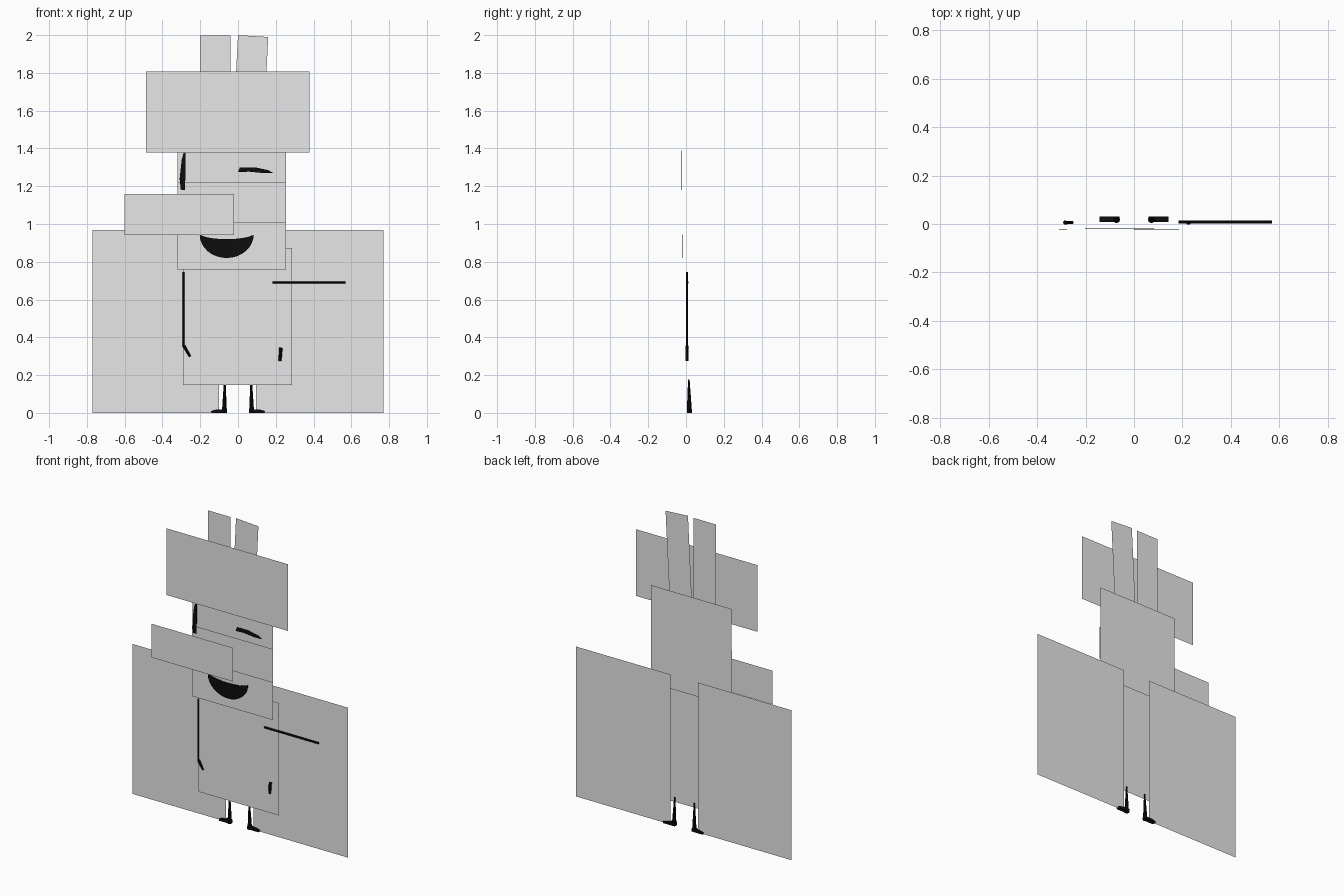
import bpy
import bmesh
from math import sin, cos, pi
from mathutils import Vector

cube = bpy.data.objects.get("Cube")
if cube:
    bpy.data.objects.remove(cube, do_unlink=True)


def material(name, value):
    mat = bpy.data.materials.new(name)
    mat.use_nodes = True
    colour = (value, value, value, 1)
    mat.diffuse_color = colour
    mat.node_tree.nodes["Principled BSDF"].inputs["Base Color"].default_value = colour
    return mat


GREY = material("light_grey", 0.8)
BLACK = material("black", 0.004)


def finish(name, bm, mat):
    mesh = bpy.data.meshes.new(name)
    bm.to_mesh(mesh)
    bm.free()
    mesh.materials.append(mat)
    obj = bpy.data.objects.new(name, mesh)
    bpy.context.collection.objects.link(obj)
    return obj


def shape(name, points, y, mat, depth=0):
    """Flat outline in x and z facing the front, optionally given a depth."""
    bm = bmesh.new()
    face = bm.faces.new([bm.verts.new((x, y, z)) for x, z in points])
    face.normal_update()
    if face.normal.y > 0:
        face.normal_flip()
    if depth:
        extruded = bmesh.ops.extrude_face_region(bm, geom=[face], use_keep_orig=True)
        moved = [v for v in extruded["geom"] if isinstance(v, bmesh.types.BMVert)]
        bmesh.ops.translate(bm, verts=moved, vec=(0, depth, 0))
        bmesh.ops.recalc_face_normals(bm, faces=bm.faces[:])
    return finish(name, bm, mat)


def card(name, x0, x1, z0, z1, y):
    return shape(name, [(x0, z0), (x1, z0), (x1, z1), (x0, z1)], y, GREY)


def rod(name, start, end, r_start, r_end):
    """Tapered round stick between two points."""
    a, b = Vector(start), Vector(end)
    bm = bmesh.new()
    bmesh.ops.create_cone(bm, cap_ends=True, segments=10, radius1=r_start,
                          radius2=r_end, depth=(b - a).length)
    turn = (b - a).to_track_quat("Z", "Y").to_matrix()
    bmesh.ops.rotate(bm, verts=bm.verts[:], matrix=turn)
    bmesh.ops.translate(bm, verts=bm.verts[:], vec=(a + b) / 2)
    return finish(name, bm, BLACK)


# Large cards, from back to front
card("left_wing", 0.095, 0.77, 0, 0.967, 0.022)
card("right_wing", -0.77, -0.10, 0, 0.967, 0.022)
card("body", -0.29, 0.285, 0.147, 0.872, 0.010)
card("head", -0.32, 0.255, 0.76, 1.49, -0.006)
card("face_band", -0.32, 0.255, 1.005, 1.222, -0.014)
card("nose", -0.60, -0.02, 0.942, 1.16, -0.024)
card("hat", -0.487, 0.378, 1.378, 1.808, -0.031)

# Ears rising behind the hat
card("right_ear", -0.20, -0.04, 1.42, 1.997, -0.020)
shape("left_ear", [(-0.03, 1.42), (0.13, 1.41), (0.16, 1.99), (0.0, 2.0)], -0.020, GREY)

# Drawn face details
shape("open_eye", [(-0.303, 1.182), (-0.28, 1.18), (-0.277, 1.38), (-0.285, 1.388),
                   (-0.298, 1.34), (-0.309, 1.24)], -0.025, BLACK, 0.003)
shape("winking_eye", [(0.0, 1.275), (0.06, 1.277), (0.13, 1.27), (0.185, 1.271),
                      (0.16, 1.285), (0.09, 1.3), (0.01, 1.3)], -0.025, BLACK, 0.003)
lower = [(-0.06 - 0.143 * cos(pi * i / 16), 0.944 - 0.124 * sin(pi * i / 16))
         for i in range(17)]
upper = [(-0.06 + 0.14 * cos(pi * i / 10), 0.948 - 0.028 * sin(pi * i / 10))
         for i in range(1, 10)]
shape("mouth", lower + upper, -0.019, BLACK, 0.003)

# Stick arms and hands
rod("right_arm", (-0.288, 0.006, 0.745), (-0.288, 0.006, 0.35), 0.005, 0.005)
rod("right_hand", (-0.286, 0.006, 0.355), (-0.254, 0.006, 0.298), 0.008, 0.006)
rod("left_arm", (0.183, 0.008, 0.69), (0.57, 0.008, 0.69), 0.006, 0.006)
rod("left_hand", (0.222, 0.006, 0.275), (0.227, 0.006, 0.345), 0.008, 0.009)

# Tapered legs with flat pointed feet
for side, s in (("left", 1), ("right", -1)):
    rod(side + "_leg", (s * 0.072, 0.018, 0), (s * 0.07, 0.015, 0.178), 0.014, 0.004)
    shape(side + "_foot", [(s * 0.06, 0), (s * 0.14, 0), (s * 0.143, 0.01),
                           (s * 0.115, 0.018), (s * 0.06, 0.018)], 0.008, BLACK, 0.024)
